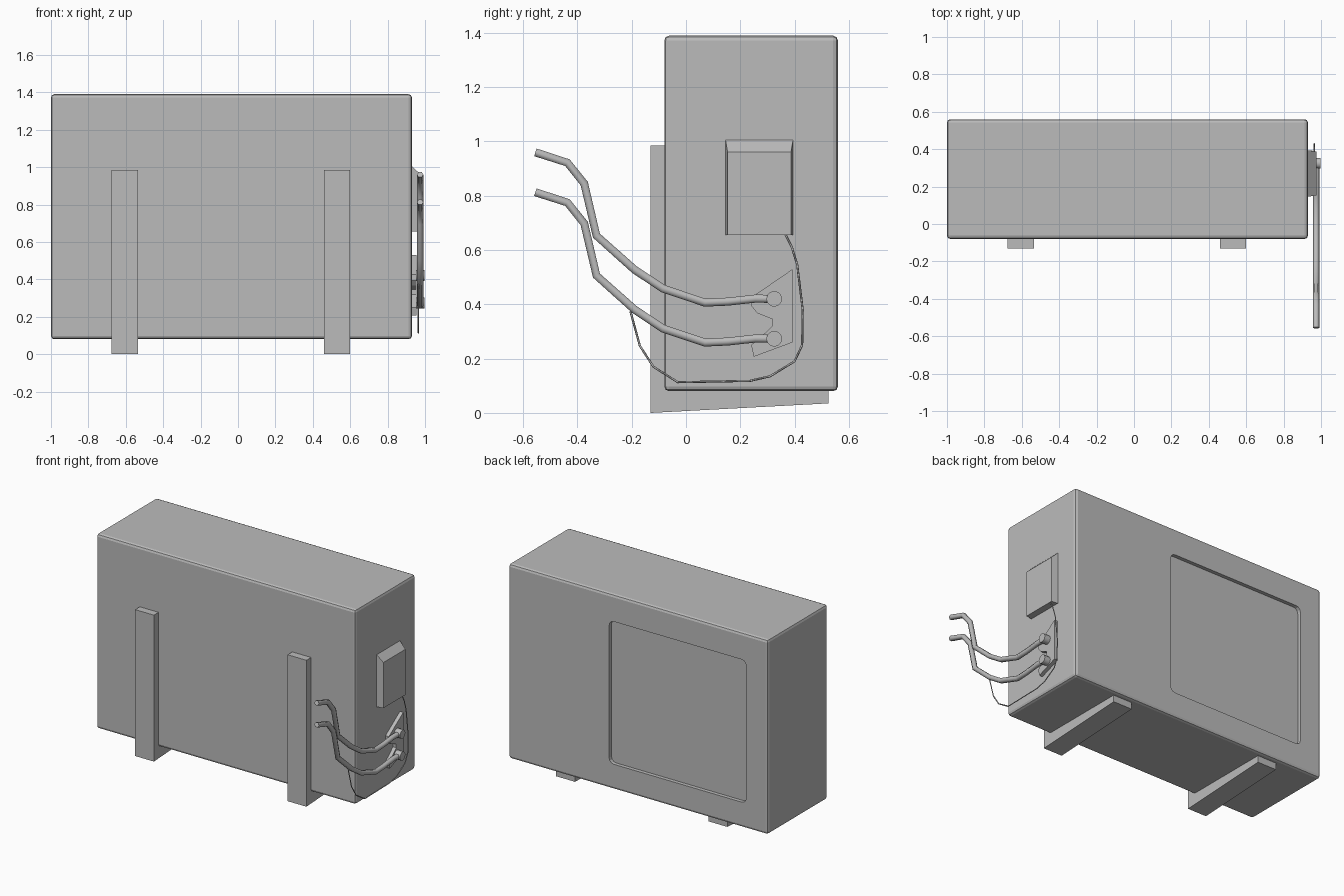
import bpy
import bmesh
from mathutils import Vector

if "Cube" in bpy.data.objects:
    bpy.data.objects.remove(bpy.data.objects["Cube"])

grey = bpy.data.materials.new("painted_metal_grey")
grey.use_nodes = True
colour = (0.5, 0.5, 0.5, 1)
grey.diffuse_color = colour
grey.node_tree.nodes["Principled BSDF"].inputs["Base Color"].default_value = colour


def add_object(name, data):
    ob = bpy.data.objects.new(name, data)
    bpy.context.collection.objects.link(ob)
    data.materials.append(grey)
    return ob


def extrude_profile(name, points, x0, x1):
    """Extrude a (y, z) outline along x."""
    bm = bmesh.new()
    face = bm.faces.new([bm.verts.new((x0, y, z)) for y, z in points])
    moved = bmesh.ops.extrude_face_region(bm, geom=[face])["geom"]
    verts = [v for v in moved if isinstance(v, bmesh.types.BMVert)]
    bmesh.ops.translate(bm, verts=verts, vec=(x1 - x0, 0, 0))
    bmesh.ops.recalc_face_normals(bm, faces=bm.faces)
    mesh = bpy.data.meshes.new(name)
    bm.to_mesh(mesh)
    bm.free()
    return add_object(name, mesh)


def box(name, lo, hi, bevel, segments, upright_only=None):
    """Box with bevelled edges, or only those along one axis."""
    bm = bmesh.new()
    bmesh.ops.create_cube(bm, size=1)
    lo, hi = Vector(lo), Vector(hi)
    bmesh.ops.scale(bm, verts=bm.verts, vec=hi - lo)
    bmesh.ops.translate(bm, verts=bm.verts, vec=(lo + hi) / 2)
    edges = [e for e in bm.edges if upright_only is None
             or abs((e.verts[0].co - e.verts[1].co).normalized()[upright_only]) > 0.9]
    bmesh.ops.bevel(bm, geom=edges, offset=bevel, segments=segments,
                    affect='EDGES', profile=0.5)
    mesh = bpy.data.meshes.new(name)
    bm.to_mesh(mesh)
    bm.free()
    return add_object(name, mesh)


def tube(name, points, radius, resolution):
    curve = bpy.data.curves.new(name, 'CURVE')
    curve.dimensions = '3D'
    curve.bevel_depth = radius
    curve.bevel_resolution = resolution
    curve.use_fill_caps = True
    spline = curve.splines.new('POLY')
    spline.points.add(len(points) - 1)
    for p, co in zip(spline.points, points):
        p.co = (*co, 1)
        p.radius = 1
    return add_object(name, curve)


# Cabinet with a recessed, round-cornered panel in the back
cabinet = box("cabinet", (-1, -0.08, 0.08), (0.93, 0.56, 1.39), 0.018, 2)
cutter = box("panel_cutter", (-0.84, 0.535, 0.25), (0.18, 0.7, 1.21), 0.035, 3, 1)
cutter.hide_render = True
cutter.hide_viewport = True
recess = cabinet.modifiers.new("panel_recess", 'BOOLEAN')
recess.object = cutter
recess.operation = 'DIFFERENCE'
recess.solver = 'EXACT'

# L-shaped support brackets
bracket = [(-0.13, 0), (0.525, 0.035), (0.525, 0.085), (-0.075, 0.085),
           (-0.075, 0.985), (-0.13, 0.985)]
for side, x in (("right", -0.675), ("left", 0.46)):
    extrude_profile(side + "_bracket", bracket, x, x + 0.14)

# Electrical cover: slanted top, slightly tapered sides
cover = extrude_profile("electrical_cover", [(0.145, 0.655), (0.395, 0.655),
                        (0.395, 1.01), (0.145, 1.01)], 0.925, 0.975)
for v in cover.data.vertices:
    if v.co.x > 0.95:
        v.co.y += 0.008 if v.co.y < 0.27 else -0.008
        if v.co.z > 0.9:
            v.co.z = 0.962

# Valve plate with a notch between the valves
extrude_profile("valve_plate", [(0.393, 0.53), (0.24, 0.425), (0.24, 0.395),
                (0.262, 0.368), (0.318, 0.345), (0.318, 0.32), (0.3, 0.302),
                (0.24, 0.25), (0.25, 0.207), (0.393, 0.26)], 0.925, 0.955)

# Two valves and the pipes that run from them
pipe_path = [(0.325, 0.42), (0.255, 0.421), (0.155, 0.41), (0.07, 0.406),
             (-0.085, 0.458), (-0.19, 0.528), (-0.33, 0.653), (-0.375, 0.845),
             (-0.437, 0.922), (-0.555, 0.96)]
for level, drop in (("upper", 0), ("lower", 0.147)):
    z = 0.42 - drop
    tube(level + "_valve", [(0.93, 0.325, z), (0.998, 0.325, z)], 0.029, 4)
    tube(level + "_pipe", [(0.974, y, h - drop) for y, h in pipe_path], 0.017, 1)

# Thin cable from the cover round to the lower pipe
cable = [(0.36, 0.67), (0.39, 0.61), (0.41, 0.545), (0.43, 0.38), (0.428, 0.25),
         (0.4, 0.19), (0.31, 0.135), (0.235, 0.118), (-0.03, 0.113),
         (-0.12, 0.17), (-0.17, 0.247), (-0.205, 0.375)]
tube("cable", [(0.964, y, z) for y, z in cable], 0.004, 0)
